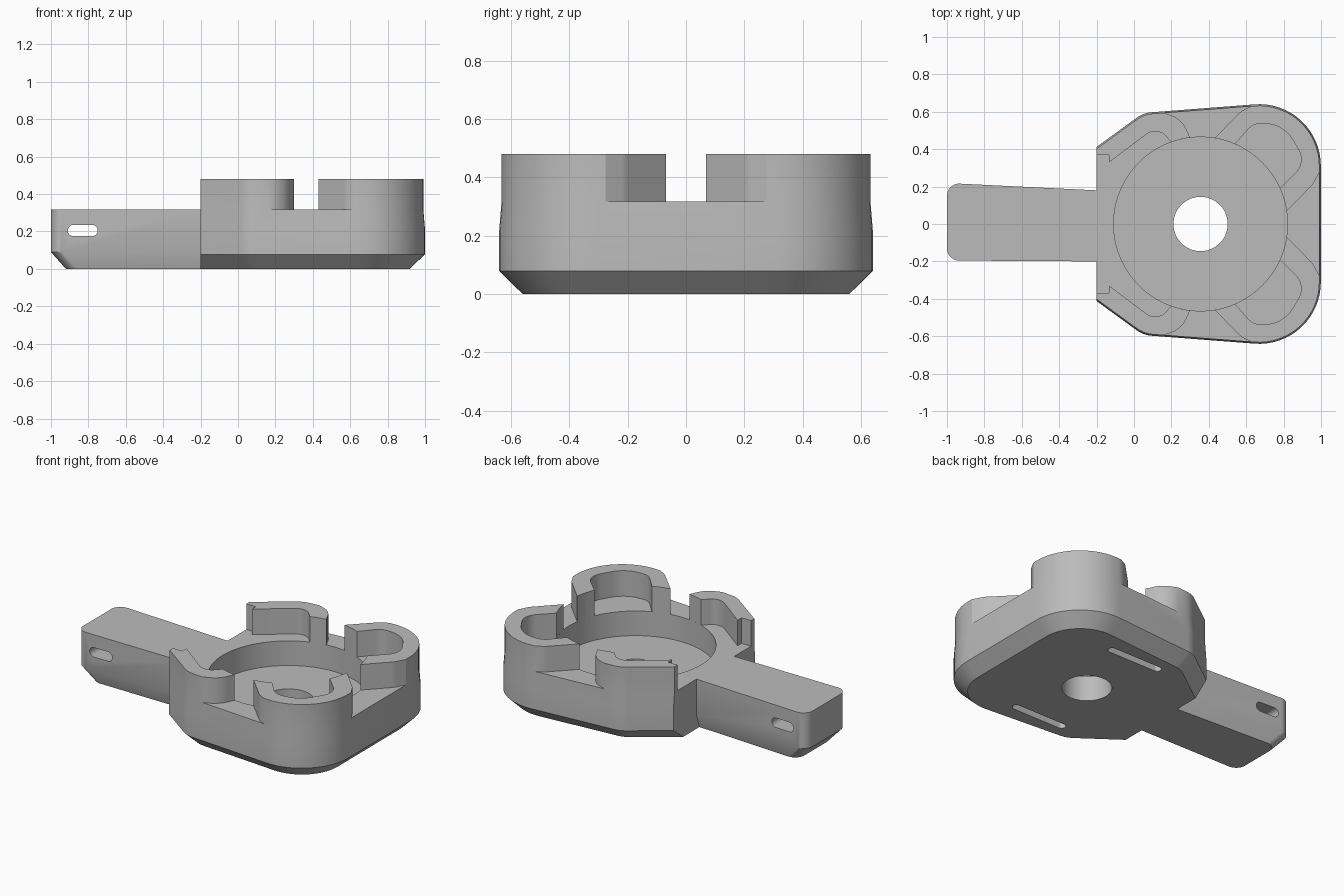
import bpy
import math
from mathutils import Vector

if "Cube" in bpy.data.objects:
    bpy.data.objects.remove(bpy.data.objects["Cube"], do_unlink=True)

# One plain grey plastic
grey = bpy.data.materials.new("grey_plastic")
grey.use_nodes = True
COLOUR = (0.5, 0.5, 0.5, 1)
grey.diffuse_color = COLOUR
grey.node_tree.nodes["Principled BSDF"].inputs["Base Color"].default_value = COLOUR

TOP, DECK, FLOOR = 0.48, 0.317, 0.16
CX, RECESS_R = 0.356, 0.465


def rounded(points, seg=10):
    """Closed outline from (x, y, radius) corners; radius 0 stays sharp."""
    out = []
    for i, (x, y, r) in enumerate(points):
        p = Vector((x, y))
        if r == 0:
            out.append(p)
            continue
        a = (Vector(points[i - 1][:2]) - p).normalized()
        b = (Vector(points[(i + 1) % len(points)][:2]) - p).normalized()
        half = a.angle(b) / 2
        centre = p + (a + b).normalized() * (r / math.sin(half))
        start = p + a * (r / math.tan(half)) - centre
        end = p + b * (r / math.tan(half)) - centre
        sweep = start.angle(end)
        for k in range(seg + 1):
            t = k / seg
            out.append(centre + (start * math.sin((1 - t) * sweep)
                                 + end * math.sin(t * sweep)) / math.sin(sweep))
    return out


def mirrored(half):
    return half + [(x, -y, r) for x, y, r in reversed(half)]


def loft(name, levels):
    """Solid through (z, outline) rings that share a point count."""
    n = len(levels[0][1])
    verts = [(p[0], p[1], z) for z, ring in levels for p in ring]
    faces = [tuple(reversed(range(n))), tuple(range(len(verts) - n, len(verts)))]
    for k in range(len(levels) - 1):
        for i in range(n):
            j = (i + 1) % n
            faces.append((k * n + i, k * n + j, (k + 1) * n + j, (k + 1) * n + i))
    mesh = bpy.data.meshes.new(name)
    mesh.from_pydata(verts, [], faces)
    mesh.materials.append(grey)
    obj = bpy.data.objects.new(name, mesh)
    bpy.context.collection.objects.link(obj)
    bpy.context.view_layer.objects.active = obj
    bpy.ops.object.select_all(action="DESELECT")
    obj.select_set(True)
    bpy.ops.object.mode_set(mode="EDIT")
    bpy.ops.mesh.select_all(action="SELECT")
    bpy.ops.mesh.normals_make_consistent(inside=False)
    bpy.ops.object.mode_set(mode="OBJECT")
    return obj


def prism(name, outline, z0, z1):
    return loft(name, [(z0, outline), (z1, outline)])


def circle(r, n=72):
    return [(CX + r * math.cos(math.tau * i / n), r * math.sin(math.tau * i / n))
            for i in range(n)]


def slot(cx, cy, length, width):
    l, w, r = length / 2, width / 2, width * 0.499
    return rounded([(cx - l, cy - w, r), (cx + l, cy - w, r),
                    (cx + l, cy + w, r), (cx - l, cy + w, r)], 8)


def cut(target, cutter):
    cutter.hide_render = True
    mod = target.modifiers.new("cut", "BOOLEAN")
    mod.operation, mod.solver, mod.object = "DIFFERENCE", "EXACT", cutter
    bpy.context.view_layer.objects.active = target
    bpy.ops.object.modifier_apply(modifier=mod.name)
    bpy.data.objects.remove(cutter, do_unlink=True)


def smooth(obj):
    bpy.ops.object.select_all(action="DESELECT")
    obj.select_set(True)
    bpy.context.view_layer.objects.active = obj
    bpy.ops.object.shade_smooth_by_angle(angle=math.radians(25))


# Cup body: chamfered foot, slight taper under the deck, full-height walls
def body_outline(d):
    return rounded(mirrored([
        (-0.2, 0.412 - 1.23 * d, 0),
        (0.05 + 0.36 * d, 0.594 - 0.98 * d, 0.16),
        (0.999 - d, 0.667 - 1.08 * d, 0.33 - d)]), 16)


body = loft("cup_body", [(z, body_outline(d)) for z, d in
                         ((0, 0.08), (0.078, 0), (0.22, 0), (DECK, 0.008), (TOP, 0.008))])


# Clearing above the deck leaves the four curved corner posts
def on_rim(x, side=1):
    return (x, math.sqrt(RECESS_R ** 2 - (x - CX) ** 2), 0)


post_gaps = mirrored([
    (-0.3, 0.37, 0), (-0.133, 0.37, 0), (-0.133, 0.33, 0),
    (0.1, 0.505, 0.08), (0.155, 0.485, 0.05), on_rim(0.2),
    on_rim(0.25), on_rim(0.3),
    (0.255, 0.56, 0.14), (0.13, 0.606, 0), (0.13, 0.75, 0), (0.65, 0.75, 0),
    (0.65, 0.642, 0), (0.575, 0.605, 0.1), on_rim(0.43),
    on_rim(0.485), on_rim(0.54),
    (0.64, 0.54, 0.09), (0.80, 0.53, 0.17), (0.92, 0.33, 0.1), on_rim(0.78),
    on_rim(0.802), on_rim(0.816),
    (0.955, 0.21, 0.1), (1.01, 0.31, 0), (1.2, 0.31, 0)])
cut(body, prism("gap_cutter", rounded(post_gaps, 8), DECK, 0.6))

# Round recess, centre hole and the two blind slots underneath
cut(body, prism("recess_cutter", circle(RECESS_R), FLOOR, 0.6))
cut(body, prism("hole_cutter", circle(0.145), -0.1, 0.3))
for side in (-1, 1):
    cut(body, prism("slot_cutter", slot(CX, side * 0.43, 0.39, 0.05), -0.1, 0.08))
smooth(body)


# Handle: rounded end, bevelled foot
def handle_outline(dx, dy):
    return rounded([(-1 + dx, -0.195 + dy, 0.065), (-0.2, -0.2 + dy, 0),
                    (-0.2, 0.18 - dy, 0), (-1 + dx, 0.219 - dy, 0.065)])


handle = loft("handle", [(0, handle_outline(0.08, 0.03)), (0.09, handle_outline(0, 0)),
                         (DECK, handle_outline(0, 0))])

# Strap slot running across the handle
strap = prism("strap_cutter", slot(0, 0, 0.16, 0.06), -0.5, 0.5)
strap.rotation_euler.x = math.radians(90)
strap.location = (-0.83, 0, 0.205)
bpy.context.view_layer.update()
cut(handle, strap)
smooth(handle)
